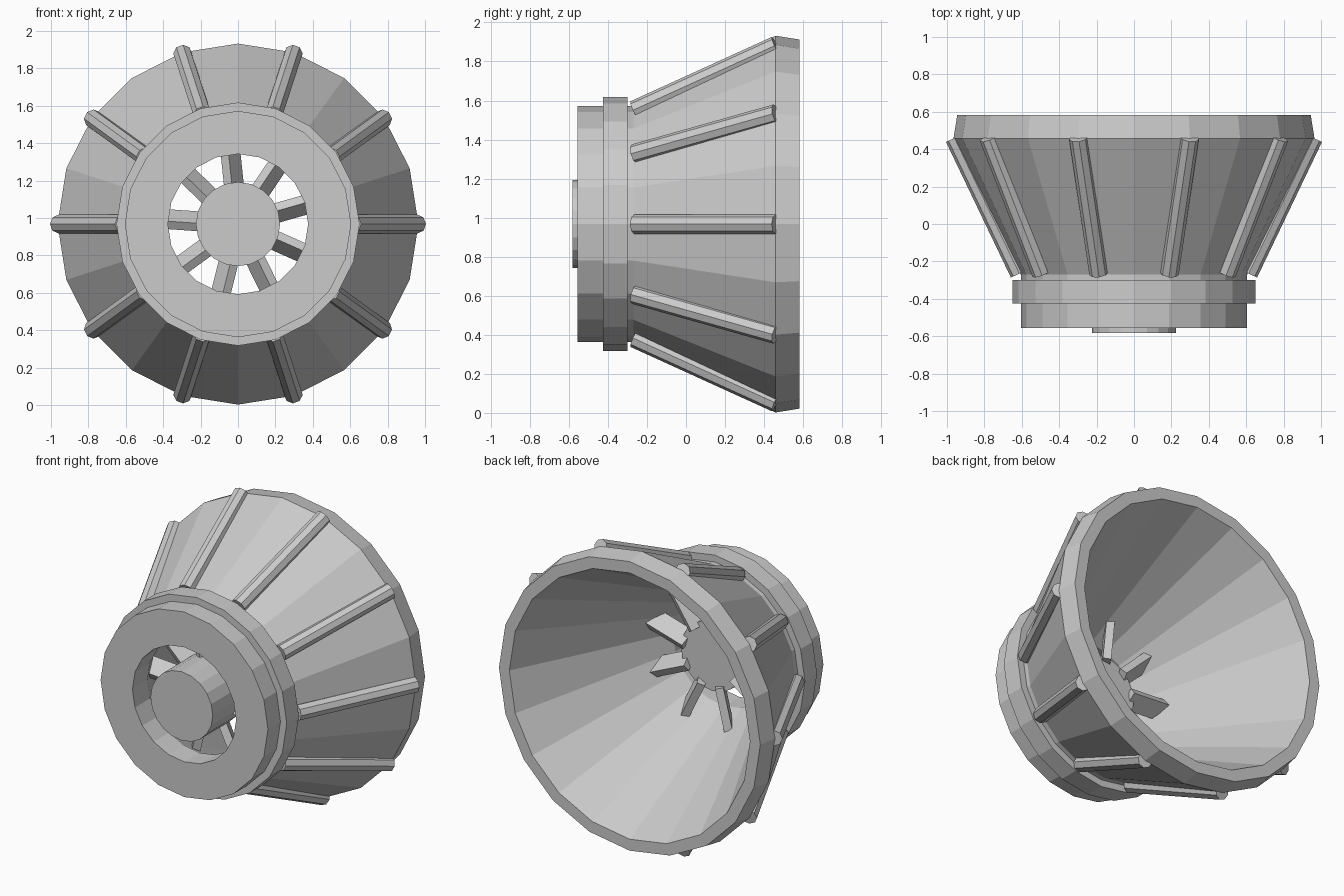
import bpy, bmesh, math
from mathutils import Vector, Matrix

SIDES = 20
CENTRE = Vector((0, 0, 0.967))
AXIS = Vector((0, 1, 0))

default = bpy.data.objects.get("Cube")
if default:
    bpy.data.objects.remove(default, do_unlink=True)

grey = bpy.data.materials.new("plain grey")
grey.use_nodes = True
colour = (0.6, 0.6, 0.6, 1)
grey.diffuse_color = colour
grey.node_tree.nodes["Principled BSDF"].inputs["Base Color"].default_value = colour


def finish(name, bm):
    bmesh.ops.recalc_face_normals(bm, faces=bm.faces)
    mesh = bpy.data.meshes.new(name)
    bm.to_mesh(mesh)
    bm.free()
    mesh.materials.append(grey)
    obj = bpy.data.objects.new(name, mesh)
    bpy.context.collection.objects.link(obj)
    return obj


def radial(angle):
    return Vector((math.cos(angle), 0, math.sin(angle)))


def lathe(name, profile):
    """Revolve a closed (radius, y) loop about the y axis."""
    bm = bmesh.new()
    rings = []
    for i in range(SIDES):
        out = radial(math.tau * i / SIDES)
        rings.append([bm.verts.new(CENTRE + out * r + AXIS * y) for r, y in profile])
    n = len(profile)
    for i in range(SIDES):
        a, b = rings[i], rings[(i + 1) % SIDES]
        for j in range(n):
            k = (j + 1) % n
            bm.faces.new((a[j], a[k], b[k], b[j]))
    return finish(name, bm)


def rod(name, start, end, radius, sides):
    bm = bmesh.new()
    along = end - start
    turn = along.to_track_quat('Z', 'Y').to_matrix().to_4x4()
    place = Matrix.Translation((start + end) / 2) @ turn
    bmesh.ops.create_cone(bm, cap_ends=True, segments=sides, radius1=radius,
                          radius2=radius, depth=along.length, matrix=place)
    return finish(name, bm)


# Hollow flared shell with stepped collar and open throat
lathe("flared_shell", [
    (0.375, -0.555), (0.605, -0.555), (0.605, -0.425), (0.65, -0.425),
    (0.65, -0.30), (0.605, -0.30), (0.605, -0.27), (0.965, 0.458),
    (0.945, 0.582), (0.87, 0.582), (0.375, -0.40)])

# Central hub
rod("hub", CENTRE + AXIS * -0.582, CENTRE + AXIS * -0.27, 0.225, SIDES)

# Ribs running along the outside of the flare
for i in range(10):
    out = radial(math.tau * i / 10)
    rod(f"rib_{i + 1}", CENTRE + out * 0.613 + AXIS * -0.265,
        CENTRE + out * 0.96 + AXIS * 0.46, 0.05, 8)

# Twisted blades joining the hub to the throat
twist = math.radians(-32)
for i in range(9):
    angle = math.radians(96) + math.tau * i / 9
    out = radial(angle)
    side = radial(angle + math.pi / 2)
    normal = side * math.cos(twist) - AXIS * math.sin(twist)
    chord = side * math.sin(twist) + AXIS * math.cos(twist)
    frame = Matrix((out * 0.28, normal * 0.05, chord * 0.12)).transposed().to_4x4()
    bm = bmesh.new()
    bmesh.ops.create_cube(bm, size=1, matrix=Matrix.Translation(
        CENTRE + out * 0.33 + AXIS * -0.285) @ frame)
    finish(f"blade_{i + 1}", bm)
